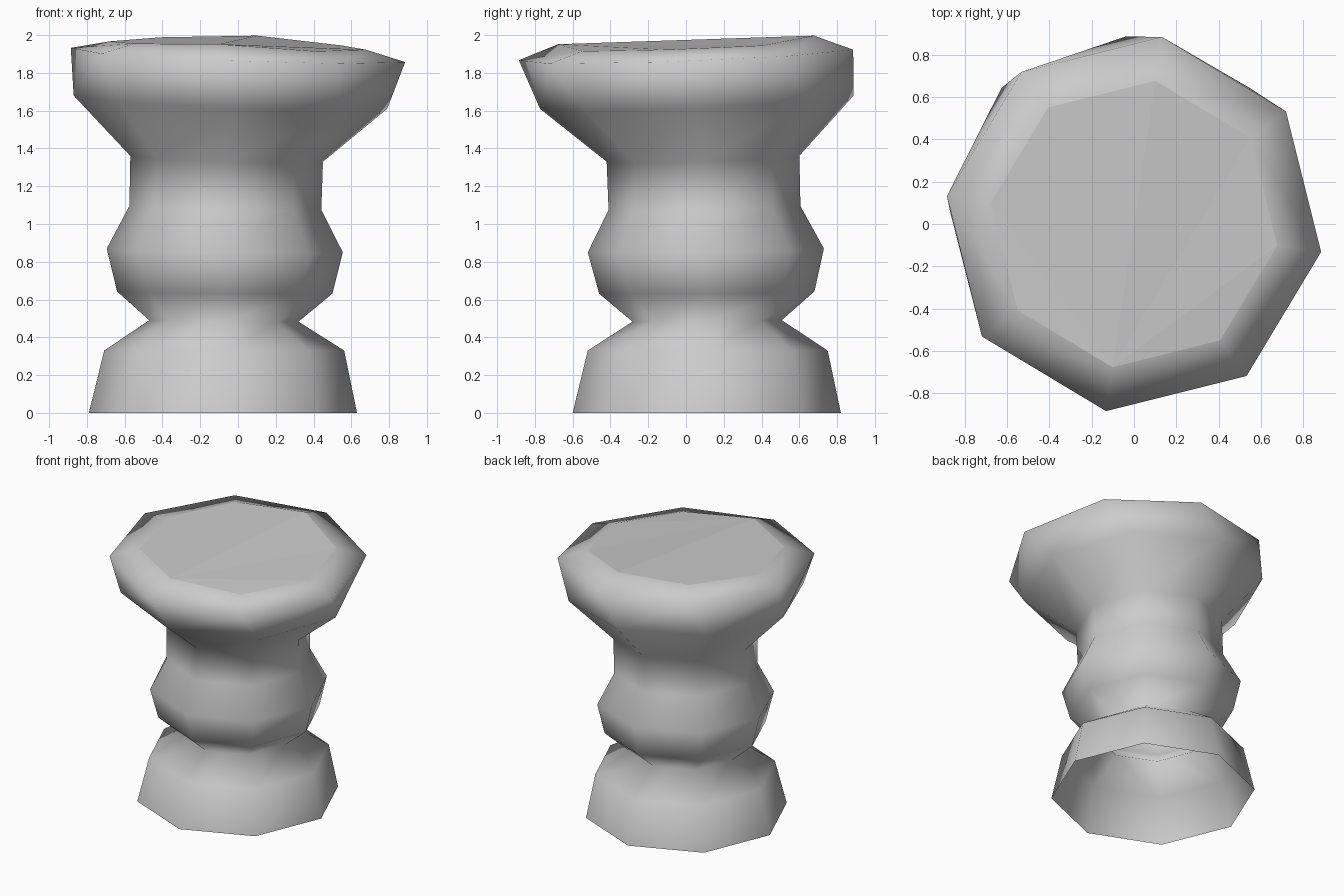
import bpy, bmesh, math

default = bpy.data.objects.get("Cube")
if default:
    bpy.data.objects.remove(default, do_unlink=True)

SIDES = 8

# Single stone colour
stone = bpy.data.materials.new("grey_stone")
stone.use_nodes = True
GREY = (0.6, 0.6, 0.6, 1)
stone.diffuse_color = GREY
stone.node_tree.nodes["Principled BSDF"].inputs["Base Color"].default_value = GREY

# Leaning octagonal profile: centre x, centre y, height, radius, tilt, twist in degrees
PROFILE = [
    (-0.08, 0.11, 0.00, 0.71, 0.00, 0),      # open foot
    (-0.073, 0.115, 0.33, 0.635, 0.00, 0),   # foot shoulder
    (-0.075, 0.112, 0.487, 0.395, 0.01, 0),  # waist
    (-0.07, 0.11, 0.637, 0.57, 0.01, 0),     # bulge underside
    (-0.07, 0.105, 0.86, 0.625, 0.016, 0),   # bulge
    (-0.067, 0.098, 1.085, 0.508, 0.02, 0),  # neck bottom
    (-0.06, 0.09, 1.345, 0.51, 0.03, 0),     # neck top
    (-0.04, 0.057, 1.645, 0.83, 0.042, 0),   # flare
    (0, 0, 1.895, 0.895, 0.037, -8.5),       # outer rim
    (0, 0, 1.95, 0.685, 0.035, -8.5),        # worn top edge
]
# Uneven wear on the top edge, counter-clockwise from the right side
WEAR = (0, 0, 0.027, 0.005, -0.01, 0, 0.022, -0.002)

bm = bmesh.new()
rings = []
for cx, cy, z, r, tilt, twist in PROFILE:
    ring = []
    for i in range(SIDES):
        a = math.radians(twist) + math.tau * i / SIDES
        x, y = r * math.cos(a), r * math.sin(a)
        ring.append(bm.verts.new((cx + x, cy + y, z + tilt * (y - x))))
    rings.append(ring)
for vert, dz in zip(rings[-1], WEAR):
    vert.co.z += dz

# Smooth sides
for low, high in zip(rings, rings[1:]):
    for i in range(SIDES):
        j = (i + 1) % SIDES
        bm.faces.new((low[i], low[j], high[j], high[i])).smooth = True

# Flat faceted top, fanned from the front corner
top = rings[-1][6:] + rings[-1][:6]
for a, b in zip(top[1:], top[2:]):
    bm.faces.new((top[0], a, b)).smooth = False

mesh = bpy.data.meshes.new("stone_pedestal")
bm.to_mesh(mesh)
bm.free()
mesh.materials.append(stone)
pedestal = bpy.data.objects.new("stone_pedestal", mesh)
bpy.context.scene.collection.objects.link(pedestal)
